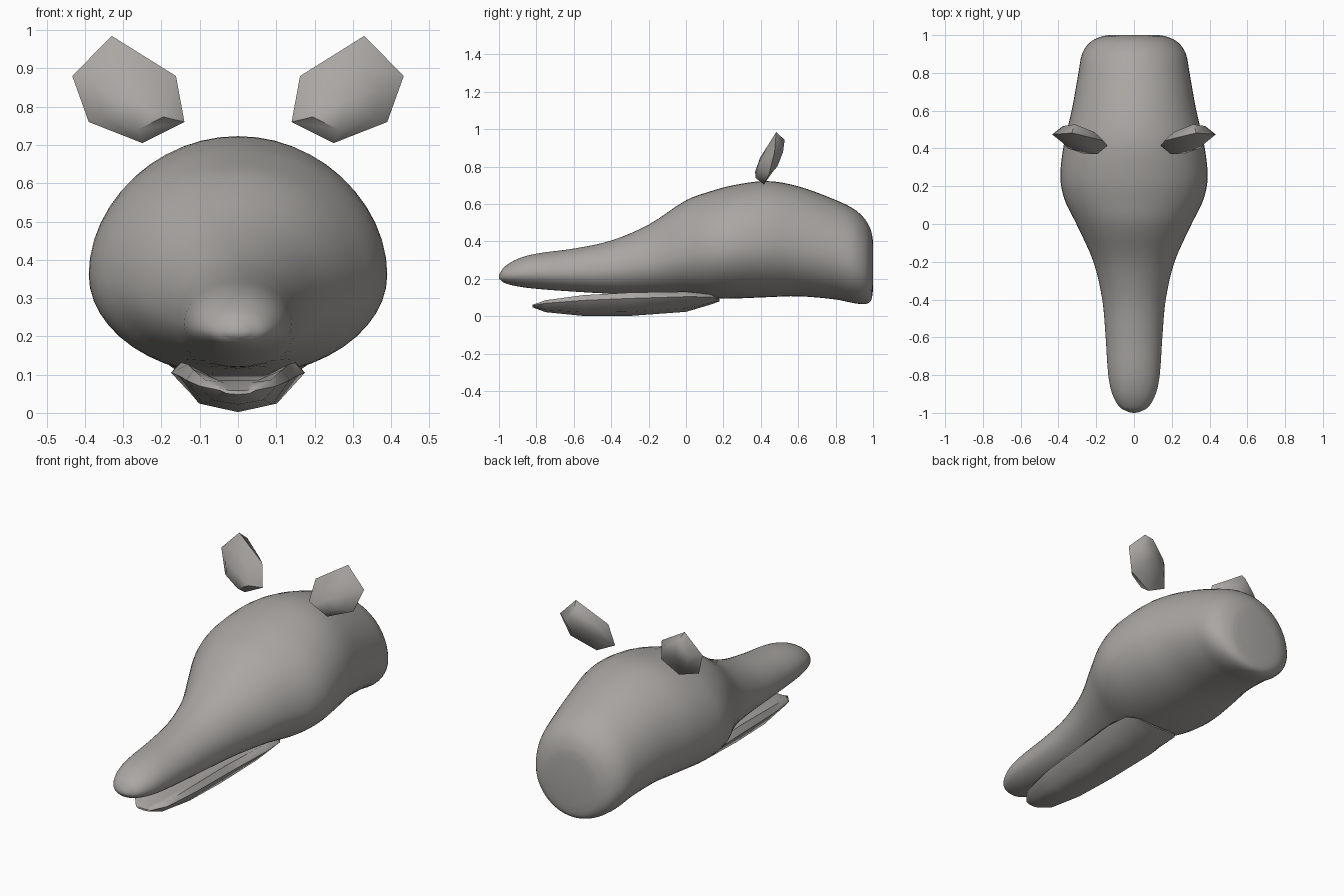
import bpy, bmesh, math
from mathutils import Vector

if "Cube" in bpy.data.objects:
    bpy.data.objects.remove(bpy.data.objects["Cube"])

grey = bpy.data.materials.new("warm grey")
grey.diffuse_color = (0.40, 0.385, 0.365, 1)
grey.use_nodes = True
grey.node_tree.nodes["Principled BSDF"].inputs["Base Color"].default_value = grey.diffuse_color


def make(name, rings, angle):
    """Skin a list of closed rings (a one-point ring closes an end)."""
    bm = bmesh.new()
    loops = [[bm.verts.new(p) for p in r] for r in rings]
    for a, b in zip(loops, loops[1:]):
        n = max(len(a), len(b))
        for i in range(n):
            j = (i + 1) % n
            quad = [a[i % len(a)], a[j % len(a)], b[j % len(b)], b[i % len(b)]]
            bm.faces.new(list(dict.fromkeys(quad)))
    for end in (loops[0], loops[-1]):
        if len(end) > 2:
            bm.faces.new(end)
    bmesh.ops.recalc_face_normals(bm, faces=bm.faces)
    me = bpy.data.meshes.new(name)
    bm.to_mesh(me)
    bm.free()
    me.materials.append(grey)
    ob = bpy.data.objects.new(name, me)
    bpy.context.collection.objects.link(ob)
    bpy.ops.object.select_all(action='DESELECT')
    ob.select_set(True)
    bpy.context.view_layer.objects.active = ob
    bpy.ops.object.shade_smooth_by_angle(angle=math.radians(angle))
    return ob


def spline(pts, steps):
    """Smooth curve through control points (chord-length tangents)."""
    pts = [Vector(p) for p in pts]
    t = [0]
    for a, b in zip(pts, pts[1:]):
        t.append(t[-1] + (b - a).length)
    last = len(pts) - 1
    tan = [(pts[min(i + 1, last)] - pts[max(i - 1, 0)]) /
           (t[min(i + 1, last)] - t[max(i - 1, 0)]) for i in range(last + 1)]
    out = []
    for i in range(last):
        h = t[i + 1] - t[i]
        for k in range(steps):
            s = k / steps
            out.append(pts[i] * (2*s**3 - 3*s**2 + 1) + tan[i] * h * (s**3 - 2*s**2 + s)
                       + pts[i + 1] * (3*s**2 - 2*s**3) + tan[i + 1] * h * (s**3 - s**2))
    return out + [pts[-1]]


# head and snout: stations of (y, half width, top, bottom)
stations = [
    (-0.998, .022, .226, .200), (-.97, .075, .265, .178), (-.90, .115, .307, .160),
    (-.80, .136, .335, .147), (-.60, .150, .362, .132), (-.40, .168, .405, .121),
    (-.20, .215, .490, .116), (0, .305, .620, .110), (.13, .368, .668, .097),
    (.25, .390, .700, .095), (.43, .370, .723, .102), (.60, .330, .695, .107),
    (.80, .294, .622, .090), (.90, .275, .572, .070), (.96, .235, .515, .066),
    (.99, .180, .455, .085), (1.0, .130, .400, .140)]
head_rings = [[(0, -1, .212)]]
N = 48
for y, w, top, bot in spline(stations, 4):
    mid = bot + (top - bot) * .44
    ring = []
    for i in range(N):
        a = 2 * math.pi * i / N
        s = math.sin(a)
        ring.append((w * math.cos(a), y, mid + s * ((top - mid) if s > 0 else (mid - bot))))
    head_rings.append(ring)
make("head", head_rings, 50)

# lower jaw: stations of (y, half width, rim height, trough height, bottom)
jaw = [(-.82, .045, .062, .058, .048), (-.75, .100, .086, .080, .022),
       (-.55, .135, .113, .085, .002), (-.30, .152, .127, .088, .002),
       (0, .175, .132, .095, .024), (.13, .165, .118, .100, .062),
       (.18, .130, .092, .088, .080)]
jaw_rings = []
for y, w, rim, trough, bot in jaw:
    h = rim - bot
    half = [(.67 * w, bot + .18 * h), (w, bot + .75 * h), (.86 * w, rim), (.38 * w, trough)]
    profile = [(0, bot)] + half + [(-x, z) for x, z in reversed(half)]
    jaw_rings.append([(x, y, z) for x, z in profile])
make("lower_jaw", jaw_rings, 60)

# ears: leaning hexagonal pads with domed faces
rim = [(.33, .985), (.433, .88), (.39, .76), (.25, .705), (.14, .76), (.162, .88)]
cx, cz = .285, .835


def ear_ring(scale, push, lift, side):
    return [(side * (cx + (x - cx) * scale),
             .45 + .2 * (z - .85) + .12 * (x - cx) + push,
             cz + (z - cz) * scale + lift) for x, z in rim]


for side, label in ((1, "right_ear"), (-1, "left_ear")):
    make(label, [[(side * cx, .388, cz - .015)],
                 ear_ring(.62, -.045, -.015, side),
                 ear_ring(1, 0, 0, side),
                 ear_ring(.62, .045, .015, side),
                 [(side * cx, .508, cz + .015)]], 60)
